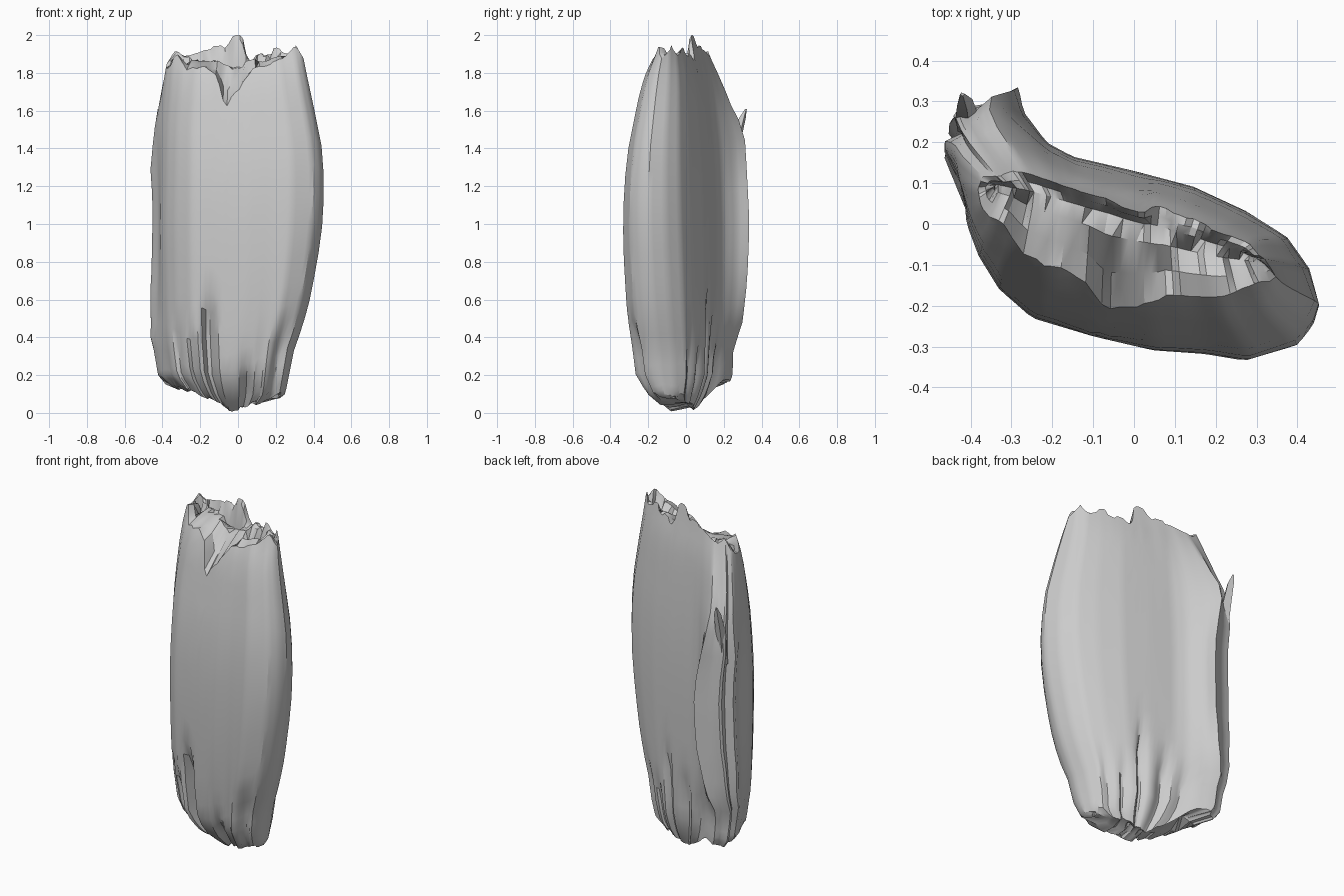
import bpy, bmesh, math, random

random.seed(4)
if "Cube" in bpy.data.objects:
    bpy.data.objects.remove(bpy.data.objects["Cube"], do_unlink=True)

mat = bpy.data.materials.new("pale grey")
mat.use_nodes = True
COL = (0.6, 0.6, 0.6, 1)
mat.diffuse_color = COL
mat.node_tree.nodes["Principled BSDF"].inputs["Base Color"].default_value = COL


def lerp(table, v):
    """Piecewise linear lookup in a list of (key, value)."""
    if v <= table[0][0]:
        return table[0][1]
    for (a, fa), (b, fb) in zip(table, table[1:]):
        if v <= b:
            return fa + (fb - fa) * (v - a) / (b - a)
    return table[-1][1]


def resample(pts, n):
    """Evenly spaced rows along a closed outline of (x, y, dx, dy)."""
    closed = pts + pts[:1]
    dist = [0]
    for p, q in zip(closed, closed[1:]):
        dist.append(dist[-1] + math.hypot(q[0] + q[2] - p[0] - p[2], q[1] + q[3] - p[1] - p[3]))
    tracks = [list(zip(dist, [p[k] for p in closed])) for k in range(4)]
    return [[lerp(t, dist[-1] * i / n) for t in tracks] for i in range(n)]


def loft(name, rings):
    """Skin closed rings and cap both ends."""
    bm = bmesh.new()
    vs = [[bm.verts.new(p) for p in r] for r in rings]
    n = len(vs[0])
    for a, b in zip(vs, vs[1:]):
        for i in range(n):
            j = (i + 1) % n
            bm.faces.new((a[i], a[j], b[j], b[i]))
    caps = [bm.faces.new(vs[0][::-1]), bm.faces.new(vs[-1])]
    bmesh.ops.triangulate(bm, faces=caps)
    bmesh.ops.recalc_face_normals(bm, faces=bm.faces)
    me = bpy.data.meshes.new(name)
    bm.to_mesh(me)
    bm.free()
    me.materials.append(mat)
    ob = bpy.data.objects.new(name, me)
    bpy.context.collection.objects.link(ob)
    bpy.ops.object.select_all(action='DESELECT')
    ob.select_set(True)
    bpy.context.view_layer.objects.active = ob
    bpy.ops.object.shade_smooth_by_angle(angle=math.radians(32))


# Widest cross-section, counter-clockwise: x, y, and the outward pull of the side flap
PLAIN = [(.455, -.2), (.43, -.11), (.375, -.03), (.28, .03), (.15, .09), (0, .13), (-.15, .165)]
FLAP = [(-.2, .178, -.015, .022), (-.25, .187, -.02, .09), (-.28, .187, 0, .15), (-.33, .18, -.035, .115),
        (-.37, .16, -.055, .125), (-.38, .15, -.03, .08), (-.40, .12, -.06, .085), (-.41, .06, -.01, .05)]
FRONT = [(-.41, 0), (-.38, -.08), (-.33, -.16), (-.25, -.23), (-.1, -.275), (.05, -.31),
         (.18, -.32), (.28, -.337), (.4, -.3), (.44, -.25)]
SECTION = [p + (0, 0) for p in PLAIN] + FLAP + [p + (0, 0) for p in FRONT]
# Reach to either side, thickness and flap pull, by height
RIGHT = [(0, .12), (.05, .19), (.1, .25), (.35, .30), (.45, .34), (.6, .38), (.8, .42), (1, .447),
         (1.2, .457), (1.4, .445), (1.6, .405), (1.8, .362), (1.94, .335)]
LEFT = [(0, .17), (.05, .22), (.1, .29), (.2, .37), (.4, .4), (1, .41), (1.5, .40), (1.7, .385), (1.93, .365)]
THICK = [(0, .24), (.05, .44), (.1, .63), (.2, .86), (.4, .94), (.6, .98), (.8, 1), (1, 1),
         (1.2, .97), (1.4, .89), (1.6, .76), (1.7, .69), (1.8, .58), (1.9, .4), (2, .25)]
PULL_X = [(.1, .1), (.35, .2), (.6, .9), (.8, 1), (1.3, .9), (1.5, .1), (1.6, 0)]
PULL_Y = [(.1, .6), (.35, .52), (.45, .78), (.7, .93), (1, 1), (1.2, .96), (1.5, .95), (1.6, .62),
          (1.7, .42), (1.8, .22), (1.93, 0)]
# Sideways lean of the flap as it narrows toward its ends
LEAN = [(.1, 1.1), (.35, 1.3), (.5, .5), (.75, .12), (1, 0), (1.2, .12), (1.5, .6), (1.6, .8), (1.9, 1)]
# Broken rims: top of the back, top of the front, bottom
TOP_BACK = [(-.41, 1.85), (-.37, 1.94), (-.3, 1.9), (-.2, 1.94), (-.07, 1.95), (-.02, 2.03), (.02, 2.03),
            (.07, 1.89), (.18, 1.91), (.27, 1.94), (.36, 1.91), (.41, 1.96), (.455, 1.88)]
TOP_FRONT = [(-.41, 1.85), (-.36, 1.91), (-.3, 1.83), (-.2, 1.87), (-.12, 1.82), (-.07, 1.64), (-.03, 1.72),
             (.03, 1.76), (.1, 1.83), (.2, 1.85), (.32, 1.89), (.41, 1.96), (.455, 1.88)]
BOTTOM = [(-.41, .17), (-.33, .1), (-.2, .04), (-.08, -.01), (.1, .015), (.3, .05), (.455, .09)]
# Splits near the base: x, is it on the front, upper end, width, depth
GROOVES = [(-.16, True, .62, .03, .3), (-.25, True, .45, .02, .2), (-.33, True, .52, .02, .15),
           (.08, True, .28, .05, .3), (.33, True, .5, .06, .2), (.2, False, .4, .035, .3),
           (.05, False, .6, .03, .32), (-.1, False, .5, .035, .35), (-.2, False, .45, .03, .25),
           (.32, False, .45, .03, .25)]


def axis(x):
    return -.28 * x


# One column per outline sample; neighbours share their roughness for coarse facets
columns = []
for i, (x, y, dx, dy) in enumerate(resample(SECTION, 108)):
    if i % 3 == 0:
        low, high, rough = random.uniform(0, .03), random.uniform(0, .035), random.uniform(-.06, .06)
    front = y < axis(x)
    top = lerp(TOP_FRONT if front else TOP_BACK, x)
    bottom = max(lerp(BOTTOM, x), .15 * min(1, math.hypot(dx, dy) / .08))
    columns.append((x, y, dx, dy, front, bottom + low, top - high, rough))


def body_point(col, t, shrink=1.0, blend=0.0, level=0.0):
    """Point on a column at fraction t; rims fold inward and blend to a level."""
    x, y, dx, dy, front, zb, zt, rough = col
    z = zb + (zt - zb) * t
    s = lerp(THICK, z) * shrink
    s *= 1 + rough * max(0, .6 - z) * 1.6 + rough * max(0, z - 1.6)
    for gx, gf, gz, w, depth in GROOVES:
        if gf == front and z < gz:
            s *= 1 - depth * math.exp(-((x - gx) / w) ** 2) * min(1, (gz - z) / .15)
    px = x * (lerp(RIGHT, z) / .455 if x > 0 else lerp(LEFT, z) / .41)
    px *= .9 + .1 * shrink
    py = axis(px) + (y - axis(x)) * s
    pull = dy * lerp(PULL_Y, z) * shrink
    px += dx * lerp(PULL_X, z) * shrink - pull * lerp(LEAN, z)
    py += pull
    z += (level - z) * blend
    return px, py, min(2, max(0, z))


def rim(t, shrink, blend, level, jag):
    jags = [random.uniform(-jag, jag) for _ in range(len(columns) // 4 + 1)]
    return [body_point(c, t, shrink, blend, level + jags[i // 4]) for i, c in enumerate(columns)]


LEVELS = [0, .015, .03, .055, .09, .13, .18, .23, .28, .34, .42, .5, .58, .66, .74,
          .8, .85, .89, .925, .955, .98, 1]
rings = [rim(0, .4, .3, .07, .03)]
rings += [[body_point(c, t) for c in columns] for t in LEVELS]
rings += [rim(1, .6, .35, 1.84, .08), rim(1, .2, .85, 1.84, .05)]
loft("body", rings)

# Splinter standing up at the outer corner of the flap
SPLINTER = [(1.25, -.405, .24, .03), (1.45, -.412, .27, .028), (1.56, -.415, .3, .02), (1.61, -.42, .318, .005)]
loft("splinter", [[(x + r * math.cos(a), y + r * math.sin(a), z) for a in (.3, 2.2, 3.6, 5)]
                  for z, x, y, r in SPLINTER])
